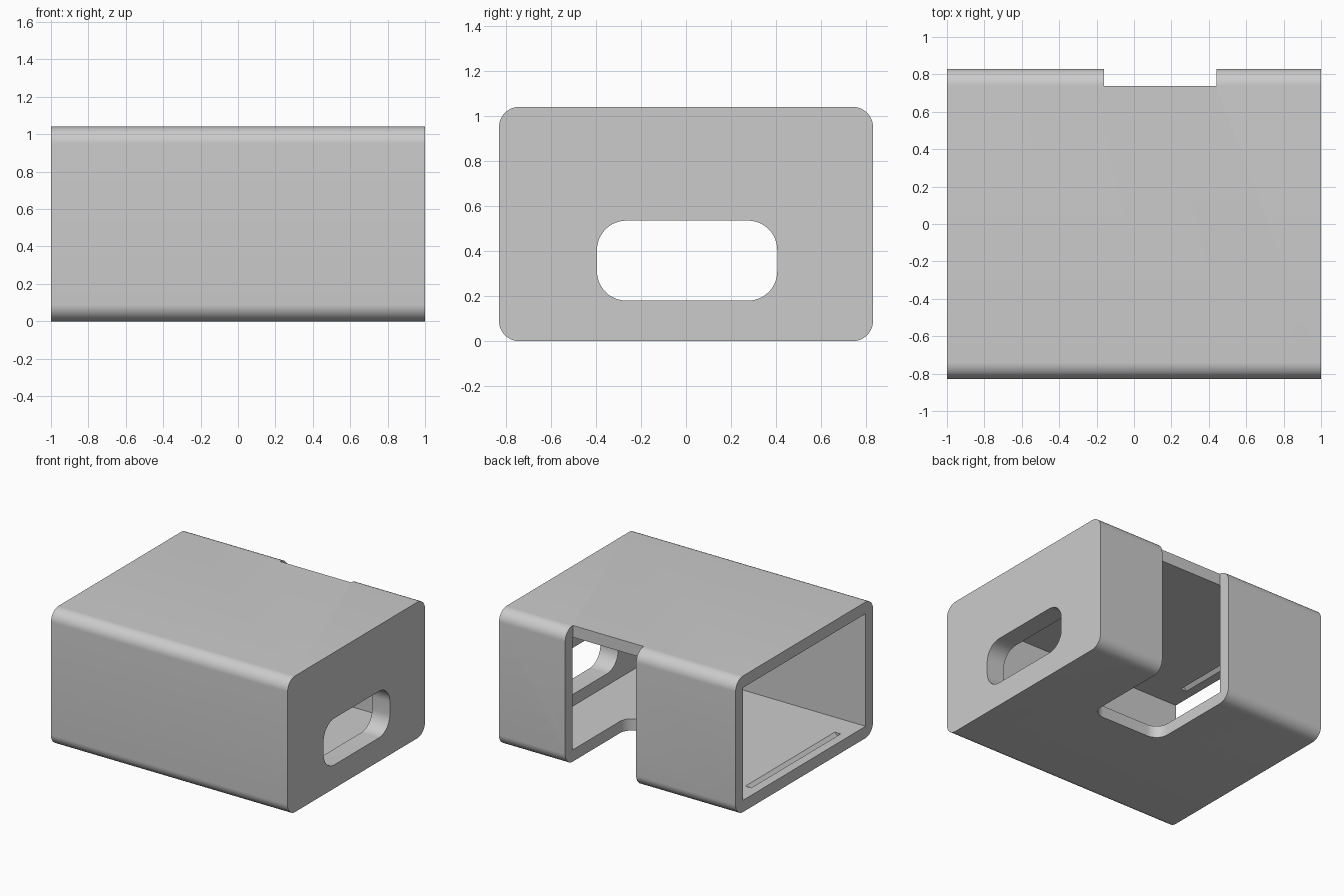
import bpy, bmesh, math
from mathutils import Vector

cube = bpy.data.objects.get("Cube")
if cube:
    bpy.data.objects.remove(cube, do_unlink=True)

W, H, T = 0.83, 1.04, 0.09      # half depth, height, wall thickness

grey = bpy.data.materials.new("plain_grey")
grey.use_nodes = True
colour = (0.6, 0.6, 0.6, 1)
grey.diffuse_color = colour
grey.node_tree.nodes["Principled BSDF"].inputs["Base Color"].default_value = colour


def rounded(a0, a1, b0, b1, r, steps=12):
    """Outline of a rectangle with rounded corners."""
    if r == 0:
        return [(a0, b0), (a1, b0), (a1, b1), (a0, b1)]
    centres = [(a1 - r, b1 - r), (a0 + r, b1 - r), (a0 + r, b0 + r), (a1 - r, b0 + r)]
    points = []
    for k, (ca, cb) in enumerate(centres):
        for i in range(steps + 1):
            t = math.pi / 2 * (k + i / steps)
            points.append((ca + r * math.cos(t), cb + r * math.sin(t)))
    return points


def prism(name, outline, axis, lo, hi):
    """Extrude a flat outline along one axis."""
    def place(p, d):
        return {"x": (d, p[0], p[1]), "y": (p[0], d, p[1]), "z": (p[0], p[1], d)}[axis]
    bm = bmesh.new()
    face = bm.faces.new([bm.verts.new(place(p, lo)) for p in outline])
    moved = bmesh.ops.extrude_face_region(bm, geom=[face])["geom"]
    shift = Vector(place((0, 0), hi - lo))
    bmesh.ops.translate(bm, vec=shift, verts=[v for v in moved if isinstance(v, bmesh.types.BMVert)])
    bmesh.ops.recalc_face_normals(bm, faces=bm.faces)
    mesh = bpy.data.meshes.new(name)
    bm.to_mesh(mesh)
    bm.free()
    mesh.materials.append(grey)
    obj = bpy.data.objects.new(name, mesh)
    bpy.context.collection.objects.link(obj)
    return obj


# Sleeve with rounded long edges
case = prism("case_body", rounded(-W, W, 0, H, T), "x", -1, 1)

cutters = [
    # Cavity, open at one end
    prism("cavity_cutter", rounded(T - W, W - T, T, H - T, 0), "x", -1.2, 0.85),
    # Rounded port in the closed end
    prism("port_cutter", rounded(-0.395, 0.405, 0.18, 0.535, 0.13), "x", 0.7, 1.2),
    # Gap through the back wall
    prism("back_gap_cutter", rounded(-0.16, 0.44, -0.2, 1.3, 0), "y", W - T - 0.002, 1.1),
    # Rounded bay in the floor
    prism("floor_bay_cutter", rounded(-0.16, 0.44, 0.07, 1.2, 0.1), "z", -0.2, 0.3),
]
# Snap grooves in floor and ceiling near the open end
for side, z, d in (("floor", T, -1), ("ceiling", H - T, 1)):
    wedge = [(-0.955, z - d * 0.025), (-0.855, z - d * 0.025), (-0.905, z + d * 0.025)]
    cutters.append(prism(side + "_groove_cutter", wedge, "y", -0.54, 0.54))

for cutter in cutters:
    cutter.hide_render = True
    cutter.hide_set(True)
    mod = case.modifiers.new(cutter.name, "BOOLEAN")
    mod.operation, mod.solver, mod.object = "DIFFERENCE", "EXACT", cutter

# Bake the cuts, then smooth the rounded edges
bpy.context.view_layer.objects.active = case
case.select_set(True)
for mod in list(case.modifiers):
    bpy.ops.object.modifier_apply(modifier=mod.name)
for cutter in cutters:
    bpy.data.objects.remove(cutter, do_unlink=True)
bpy.ops.object.shade_smooth_by_angle(angle=math.radians(30))
